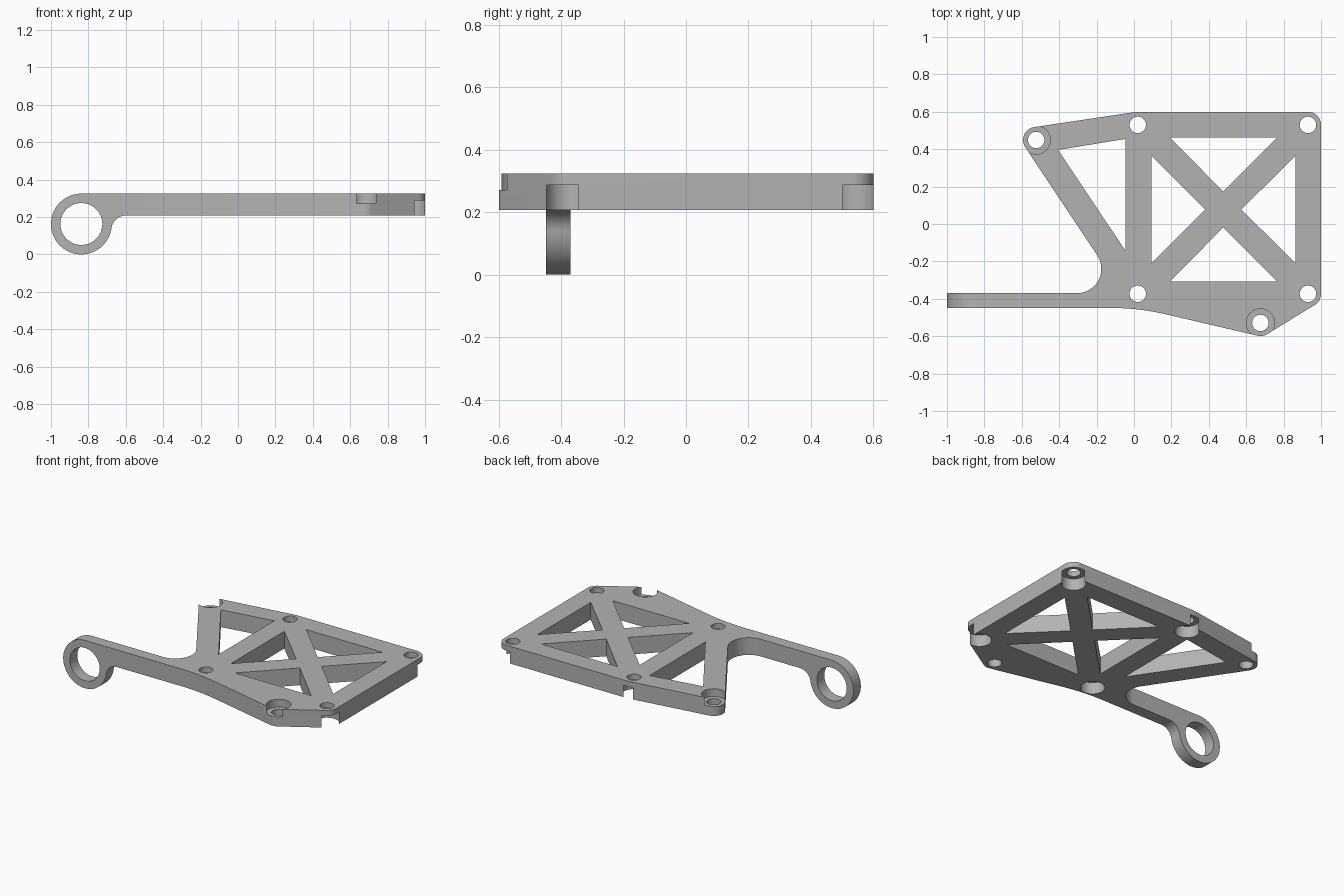
import bpy, bmesh, math

if "Cube" in bpy.data.objects:
    bpy.data.objects.remove(bpy.data.objects["Cube"])

TOP, BOTTOM = 0.325, 0.208        # plate heights
R = 0.07                          # corner radius round every bolt
SCREWS = [(0.02, 0.53), (0.93, 0.53), (0.93, -0.373), (0.02, -0.373)]
BOSSES = [(-0.523, 0.449), (0.676, -0.529)]


def arc(c, r, a0, a1, n):
    """Points on an arc, angles in degrees."""
    return [(c[0] + r * math.cos(math.radians(a0 + (a1 - a0) * i / n)),
             c[1] + r * math.sin(math.radians(a0 + (a1 - a0) * i / n)))
            for i in range(n + 1)]


def prism(name, pts, lo, hi, axis='Z'):
    """Extrude a closed profile along z (points are x, y) or y (points are x, z)."""
    place = (lambda p, h: (p[0], p[1], h)) if axis == 'Z' else (lambda p, h: (p[0], h, p[1]))
    bm = bmesh.new()
    a = [bm.verts.new(place(p, lo)) for p in pts]
    b = [bm.verts.new(place(p, hi)) for p in pts]
    bm.faces.new(a)
    bm.faces.new(b)
    for i in range(len(a)):
        j = (i + 1) % len(a)
        bm.faces.new((a[i], a[j], b[j], b[i]))
    bmesh.ops.recalc_face_normals(bm, faces=bm.faces)
    me = bpy.data.meshes.new(name)
    bm.to_mesh(me)
    bm.free()
    ob = bpy.data.objects.new(name, me)
    bpy.context.collection.objects.link(ob)
    return ob


def combine(ob, cutter, op='DIFFERENCE'):
    """Apply a boolean and remove the cutter."""
    mod = ob.modifiers.new('bool', 'BOOLEAN')
    mod.operation, mod.solver, mod.object = op, 'EXACT', cutter
    bpy.context.view_layer.objects.active = ob
    bpy.ops.object.modifier_apply(modifier=mod.name)
    bpy.data.objects.remove(cutter)


def circle(c, r, n=48):
    return arc(c, r, 0, 360, n)[:-1]


# Top outline, counter-clockwise: arm, curved lower edge, rounded corners, slanted strut
sweep = math.degrees(math.asin(0.23))
slope = math.degrees(math.atan2(0.156, 0.254))
outline = [(-1.05, -0.37), (-1.05, -0.449)]
outline += arc((-0.12, -0.449 - 1.26), 1.26, 90, 90 - sweep, 8)
outline += arc(BOSSES[1], R, 270 - sweep, 270 + slope, 12)
outline += arc(SCREWS[2], R, 270 + slope, 360, 10)
outline += arc(SCREWS[1], R, 0, 90, 16)
outline += arc(SCREWS[0], R, 90, 98.5, 2)
outline += arc(BOSSES[0], R, 98.5, 213.8, 20)
outline += arc((-0.305, -0.24), 0.13, 33.8, -90, 24)
bracket = prism('bracket', outline, -0.2, 0.6)

# Side profile: plate thickness running into the round eye with a fillet
eye = (-0.8375, 0.1625)
f, er = 0.08, 0.1625
fz = BOTTOM - f
fx = eye[0] + math.sqrt((er + f) ** 2 - (fz - eye[1]) ** 2)
t = math.degrees(math.atan2(fz - eye[1], fx - eye[0]))
profile = [(1.1, BOTTOM), (1.1, TOP)] + arc(eye, er, 90, 360 + t, 56)
profile += arc((fx, fz), f, 180 + t, 90, 14)
combine(bracket, prism('side_profile', profile, -0.9, 0.9, 'Y'), 'INTERSECT')
combine(bracket, prism('eye_hole', circle(eye, 0.112, 64), -0.9, 0.0, 'Y'))

# Triangular windows: four round the cross brace and one inside the slanted strut
mx, my = 0.478, 0.0775
windows = [[(-0.045, 0.455), (-0.045, -0.144), (-0.406, 0.396)]]
for q in range(4):
    c, s = round(math.cos(q * math.pi / 2)), round(math.sin(q * math.pi / 2))
    windows.append([(mx + x * c - y * s, my + x * s + y * c)
                    for x, y in ((0.096, 0), (0.385, -0.287), (0.385, 0.287))])
for w in windows:
    combine(bracket, prism('window', w, -0.1, 0.6))

# Bolt holes, recessed from below at the screws and from above at the bosses
for c in SCREWS + BOSSES:
    combine(bracket, prism('bolt_hole', circle(c, 0.044), 0.1, 0.6))
    lo, hi = (0.1, 0.288) if c in SCREWS else (0.272, 0.6)
    combine(bracket, prism('recess', circle(c, 0.0755), lo, hi))

# Grey finish, smooth rounds with sharp edges
grey = bpy.data.materials.new('grey')
grey.diffuse_color = (0.45, 0.45, 0.45, 1)
grey.use_nodes = True
grey.node_tree.nodes["Principled BSDF"].inputs["Base Color"].default_value = grey.diffuse_color
bracket.data.materials.clear()
bracket.data.materials.append(grey)
for p in bracket.data.polygons:
    p.material_index = 0
bpy.ops.object.select_all(action='DESELECT')
bracket.select_set(True)
bpy.context.view_layer.objects.active = bracket
bpy.ops.object.shade_smooth_by_angle(angle=math.radians(30))
